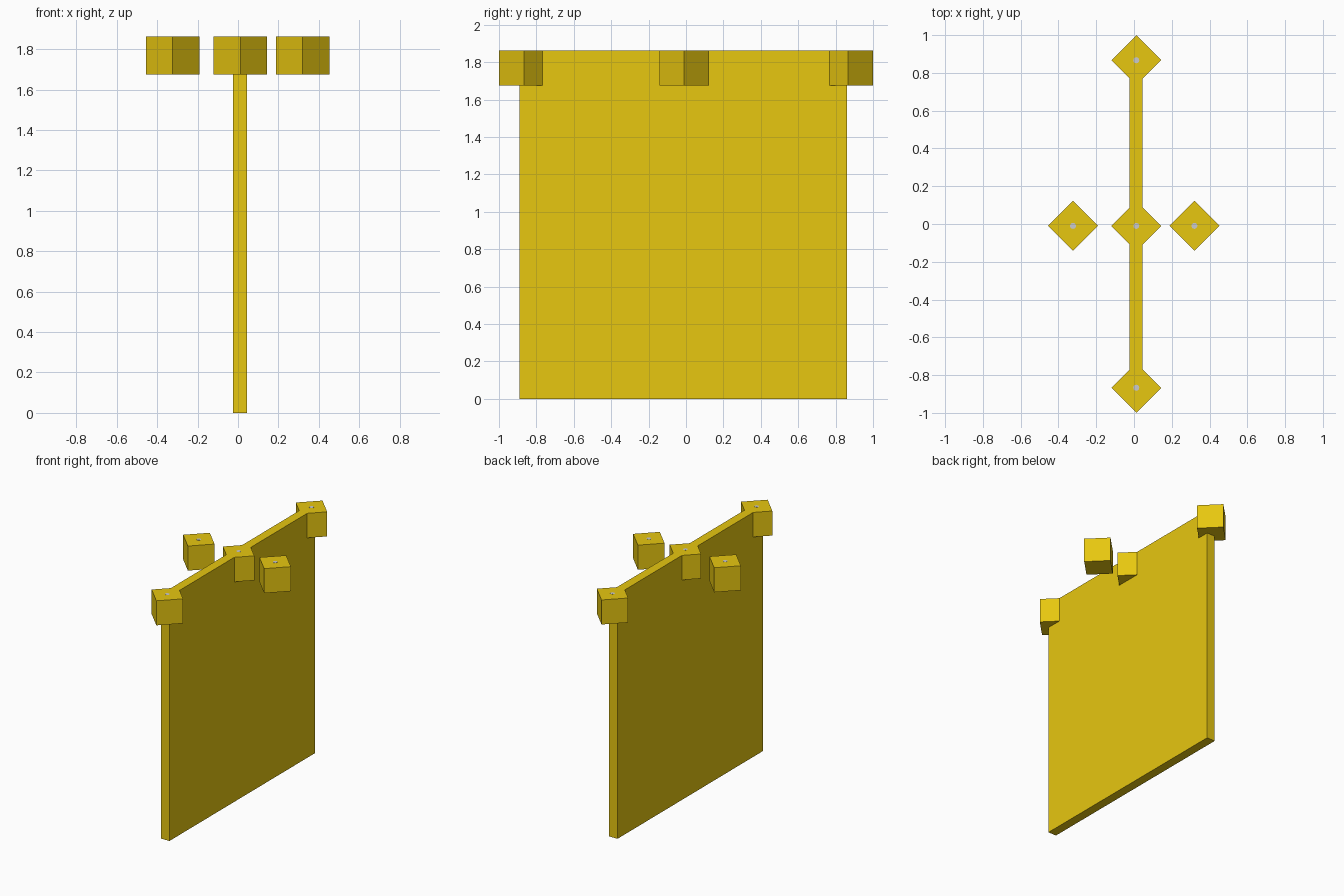
import bpy
from math import radians

if "Cube" in bpy.data.objects:
    bpy.data.objects.remove(bpy.data.objects["Cube"])

TOP = 1.862      # height of the whole model
SIDE = 0.187     # edge of each cubic post cap

yellow = bpy.data.materials.new("yellow")
yellow.diffuse_color = (0.80, 0.57, 0.005, 1)
yellow.use_nodes = True
yellow.node_tree.nodes["Principled BSDF"].inputs["Base Color"].default_value = yellow.diffuse_color


def box(name, center, size, turn=0):
    bpy.ops.mesh.primitive_cube_add(size=1, location=center)
    ob = bpy.context.object
    ob.name = name
    ob.scale = size
    bpy.ops.object.transform_apply(location=False, rotation=False, scale=True)
    ob.rotation_euler.z = radians(turn)
    ob.data.materials.append(yellow)
    return ob


def pin(name, x, y):
    # small grey pin sunk in the cap, its end flush with the top
    depth = 0.1
    bpy.ops.mesh.primitive_cylinder_add(vertices=12, radius=0.016, depth=depth,
                                        location=(x, y, TOP + 0.001 - depth / 2))
    bpy.context.object.name = name


# upright panel
box("wall_panel", (0.01, -0.015, TOP / 2), (0.07, 1.75, TOP))

# diamond-turned cubes along the panel and on either side of it
spots = {
    "front": (0.012, -0.867),
    "middle": (0.012, -0.01),
    "back": (0.012, 0.867),
    "left": (-0.323, -0.01),
    "right": (0.32, -0.01),
}
for label, (x, y) in spots.items():
    box(label + "_cube", (x, y, TOP - SIDE / 2), (SIDE, SIDE, SIDE), 45)
    pin(label + "_pin", x, y)
